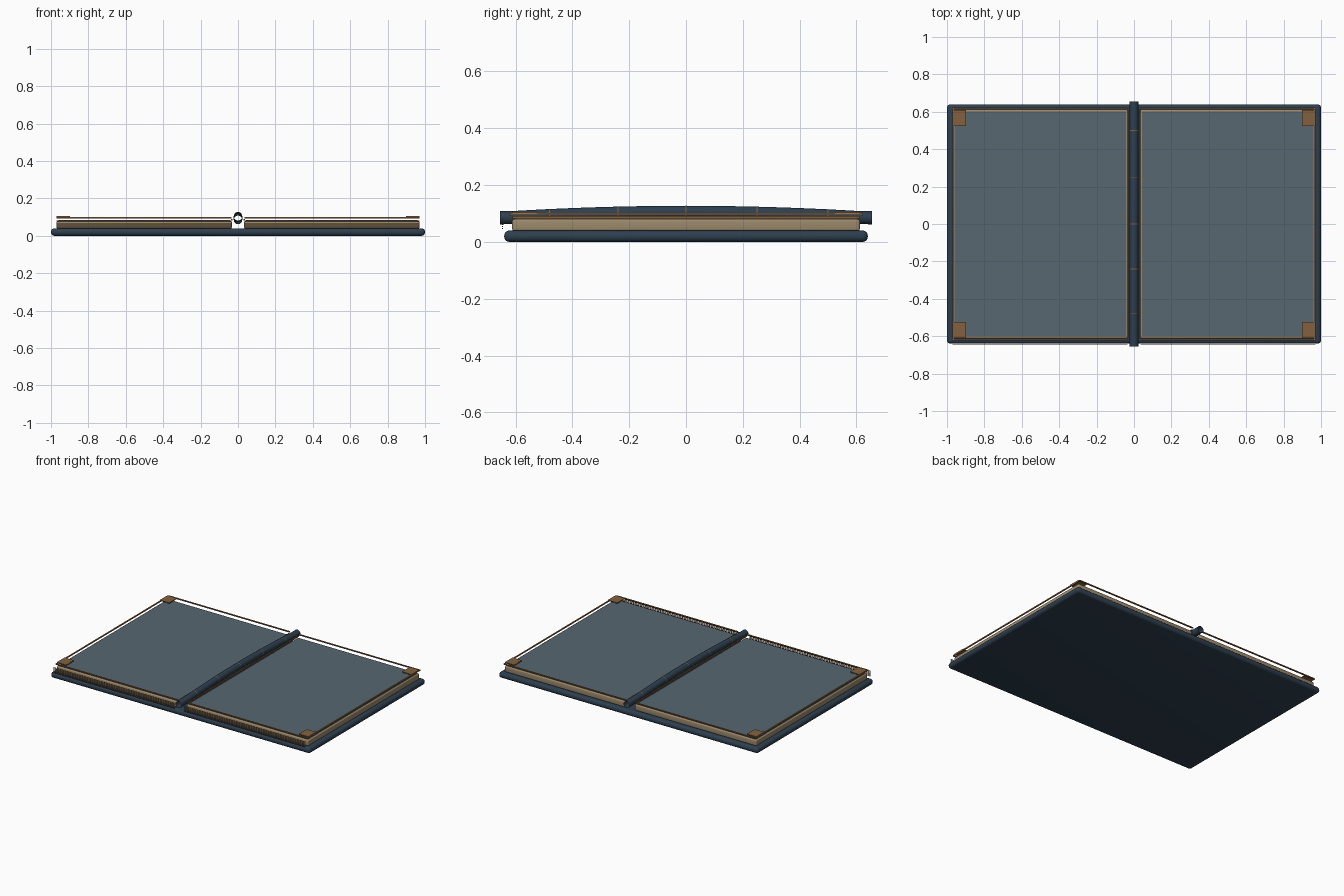
import bpy, bmesh, math
from mathutils import Matrix, Vector

if "Cube" in bpy.data.objects:
    bpy.data.objects.remove(bpy.data.objects["Cube"])


def mat(name, rgb):
    m = bpy.data.materials.new(name)
    m.diffuse_color = (*rgb, 1)
    m.use_nodes = True
    m.node_tree.nodes["Principled BSDF"].inputs["Base Color"].default_value = m.diffuse_color
    return m


NAVY = mat("navy leather", (0.027, 0.050, 0.078))
SLATE = mat("slate page", (0.095, 0.135, 0.160))
TAN = mat("tan paper", (0.330, 0.250, 0.150))
BRONZE = mat("bronze", (0.230, 0.120, 0.050))
GOLD = mat("gold trim", (0.330, 0.180, 0.070))


def box(name, x0, x1, y0, y1, z0, z1, m, bevel=0.0, segs=4):
    bm = bmesh.new()
    bmesh.ops.create_cube(bm, size=1)
    size = Vector((x1 - x0, y1 - y0, z1 - z0))
    mid = Vector((x0 + x1, y0 + y1, z0 + z1)) / 2
    bm.transform(Matrix.Translation(mid) @ Matrix.Diagonal((*size, 1)))
    if bevel:
        bmesh.ops.bevel(bm, geom=bm.edges[:], offset=bevel, segments=segs,
                        profile=0.5, affect='EDGES')
    return finish(name, bm, m, bool(bevel))


def finish(name, bm, m, smooth=False):
    me = bpy.data.meshes.new(name)
    bm.to_mesh(me)
    bm.free()
    me.materials.append(m)
    ob = bpy.data.objects.new(name, me)
    bpy.context.collection.objects.link(ob)
    if smooth:
        bpy.ops.object.select_all(action='DESELECT')
        ob.select_set(True)
        bpy.context.view_layer.objects.active = ob
        bpy.ops.object.shade_smooth_by_angle(angle=math.radians(35))
    return ob


# rounded cover slab
box("cover", -1, 1, -0.64, 0.64, 0, 0.04, NAVY, 0.0185, 5)

for s, side in ((-1, "left"), (1, "right")):
    def half(name, xa, xb, *rest, **kw):
        a, b = sorted((s * xa, s * xb))
        return box(side + "_" + name, a, b, *rest, **kw)

    # page block with slate sheet on top
    half("page_block", 0.033, 0.97, -0.612, 0.612, 0.038, 0.08, TAN, bevel=0.008)
    half("sheet", 0.042, 0.96, -0.602, 0.602, 0.078, 0.083, SLATE)
    # floating trim rails
    for y, n in ((-0.62, "front"), (0.62, "back")):
        half(n + "_rail", 0.035, 0.97, y - 0.004, y + 0.004, 0.093, 0.1, BRONZE)
    half("outer_rail", 0.962, 0.97, -0.62, 0.62, 0.094, 0.101, GOLD)
    half("gutter_rail", 0.030, 0.038, -0.61, 0.61, 0.083, 0.091, BRONZE)
    # corner plates
    for t, n in ((-1, "front"), (1, "back")):
        y0, y1 = sorted((t * 0.525, t * 0.61))
        half(n + "_corner_plate", 0.897, 0.97, y0, y1, 0.099, 0.105, BRONZE)
    # fine page-edge lines along the front
    for i in range(6):
        z = 0.047 + i * 0.007
        half("page_line_%d" % (i + 1), 0.035, 0.97, -0.647, -0.644,
             z - 0.0015, z + 0.0015, BRONZE)


# arched hollow spine
def spine_z(y):
    return 0.085 + 0.019 * max(0, 1 - (y / 0.62) ** 2)


def ring(bm, y, r, n=20):
    return [bm.verts.new((r * math.cos(a), y, spine_z(y) + r * math.sin(a)))
            for a in (2 * math.pi * k / n for k in range(n))]


def tube(name, ys, r, m):
    bm = bmesh.new()
    loops = [ring(bm, y, r) for y in ys]
    for p, q in zip(loops, loops[1:]):
        for k in range(len(p)):
            j = (k + 1) % len(p)
            bm.faces.new((p[k], q[k], q[j], p[j]))
    bmesh.ops.recalc_face_normals(bm, faces=bm.faces[:])
    return finish(name, bm, m, True)


tube("spine", [-0.655 + 1.31 * i / 32 for i in range(33)], 0.023, NAVY)

# thin bands around the spine
for i, y in enumerate((-0.48, -0.24, 0, 0.25, 0.5)):
    tube("spine_band_%d" % (i + 1), [y - 0.002, y + 0.002], 0.0236, BRONZE)
